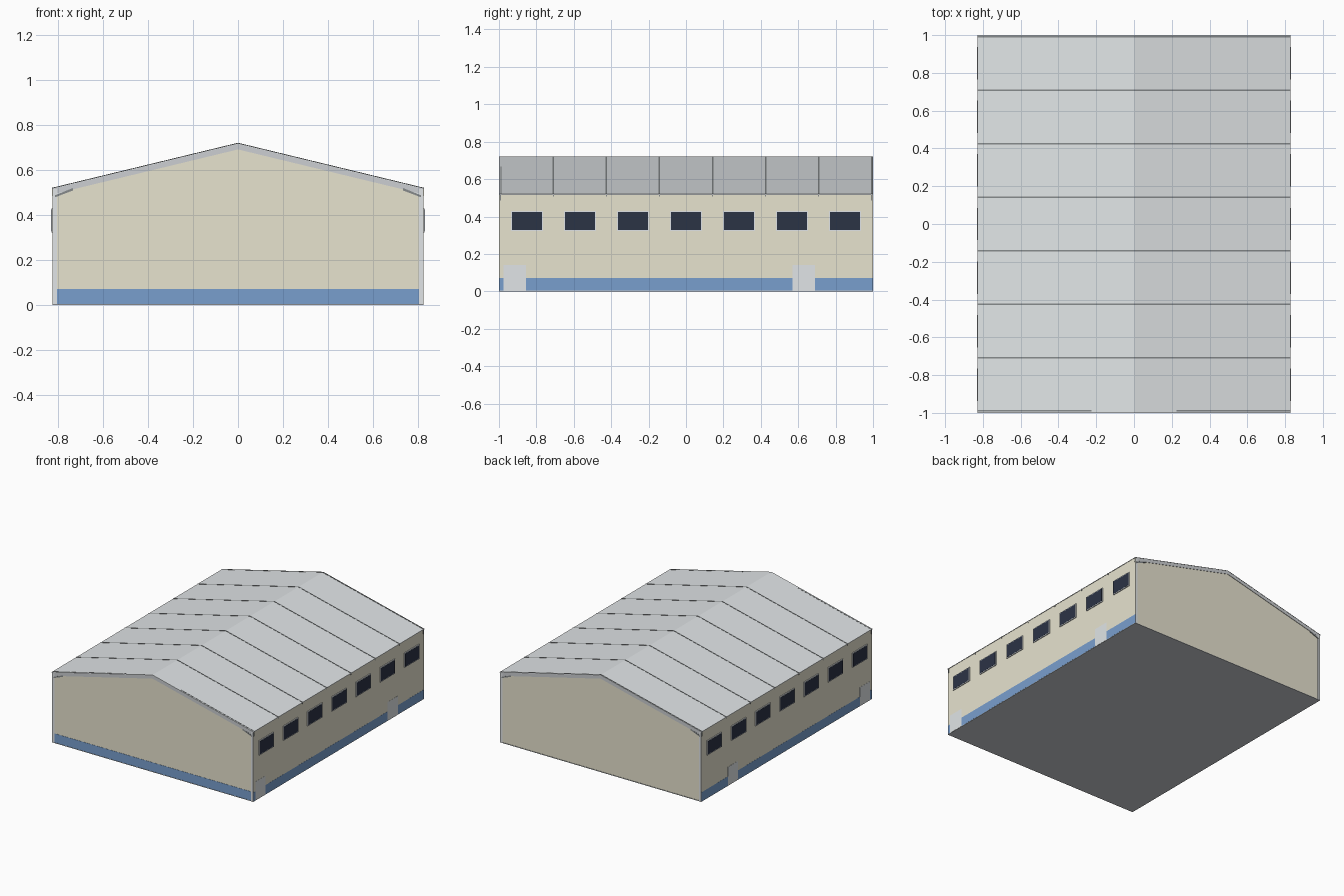
import bpy, bmesh

if "Cube" in bpy.data.objects:
    bpy.data.objects.remove(bpy.data.objects["Cube"])


def material(name, r, g, b):
    lin = [((c / 255 + 0.055) / 1.055) ** 2.4 for c in (r, g, b)]
    m = bpy.data.materials.new(name)
    m.diffuse_color = (*lin, 1)
    m.use_nodes = True
    m.node_tree.nodes["Principled BSDF"].inputs["Base Color"].default_value = m.diffuse_color
    return m


BEIGE = material("beige wall", 231, 227, 207)
STEEL = material("light grey steel", 226, 230, 232)
FRAME = material("mid grey frame", 204, 207, 210)
SEAM = material("seam grey", 134, 138, 139)
BLUE = material("blue plinth", 121, 159, 206)
GLASS = material("dark blue glass", 43, 51, 69)

HALF_W, RIDGE, SLOPE = 0.828, 0.72, 0.242
WALL_X = 0.825


def roof_z(x):
    return RIDGE - SLOPE * abs(x)


def prism(name, profile, y0, y1, mat):
    """Extrude an x/z profile from y0 to y1."""
    bm = bmesh.new()
    face = bm.faces.new([bm.verts.new((x, y0, z)) for x, z in profile])
    new = bmesh.ops.extrude_face_region(bm, geom=[face])["geom"]
    bmesh.ops.translate(bm, vec=(0, y1 - y0, 0),
                        verts=[v for v in new if isinstance(v, bmesh.types.BMVert)])
    bmesh.ops.recalc_face_normals(bm, faces=bm.faces)
    mesh = bpy.data.meshes.new(name)
    bm.to_mesh(mesh)
    bm.free()
    obj = bpy.data.objects.new(name, mesh)
    bpy.context.collection.objects.link(obj)
    mesh.materials.append(mat)
    return obj


def box(name, x0, x1, y0, y1, z0, z1, mat):
    return prism(name, [(x0, z0), (x1, z0), (x1, z1), (x0, z1)], y0, y1, mat)


def slope_band(name, xs, top, bottom, y0, y1, mat):
    """Strip following the roof through xs; offsets are relative to the roof."""
    pts = [(x, roof_z(x) + top) for x in xs]
    pts += [(x, roof_z(x) + bottom) for x in reversed(xs)]
    return prism(name, pts, y0, y1, mat)


# Hall body with gable walls set just behind the end frames
W = 0.822
prism("gable_walls", [(-W, 0.004), (W, 0.004), (W, roof_z(W) - 0.004),
                      (0, RIDGE - 0.004), (-W, roof_z(W) - 0.004)],
      -0.996, 0.996, BEIGE)
box("floor_slab", -WALL_X, WALL_X, -0.999, 0.999, 0, 0.004, FRAME)
box("front_plinth", -0.805, 0.805, -0.9975, -0.995, 0.003, 0.07, BLUE)

# Roof sheet
slope_band("roof", (-HALF_W, 0, HALF_W), 0, -0.004, -1, 1, STEEL)

# Seams over the frames, with small hooks at the eaves
for i in range(8):
    y = -0.9925 + i * 1.985 / 7
    if i == 0:
        for s in (-1, 1):
            slope_band("front_roof_seam", (s * 0.225, s * HALF_W), 0.001, -0.003,
                       -0.992, -0.986, SEAM)
    else:
        slope_band("roof_seam", (-HALF_W, 0, HALF_W), 0.0015, -0.003,
                   y - 0.004, y + 0.004, SEAM)
    low = 0.485 if i in (0, 7) else 0.506
    for s in (-1, 1):
        box("seam_hook", s * 0.823, s * 0.828, y - 0.003, y + 0.003, low, 0.518, SEAM)

# Exposed end frames: rafters, columns and gusset flanges
for e in (-1, 1):
    y0, y1 = e * 0.99, e * 0.999
    slope_band("end_rafter", (-0.824, 0, 0.824), -0.004, -0.028, y0, y1, FRAME)
    for s in (-1, 1):
        box("end_column", s * 0.805, s * 0.8245, y0, e * 0.9992, 0.004,
            roof_z(W) - 0.006, STEEL)
        prism("gusset", [(s * 0.735, 0.518), (s * 0.812, 0.505), (s * 0.812, 0.484)],
              y0, e * 0.998, STEEL)
        prism("gusset_flange", [(s * 0.735, 0.520), (s * 0.814, 0.488),
                                (s * 0.814, 0.479), (s * 0.735, 0.509)],
              y0, e * 0.9996, SEAM)

# Long side walls with plinth, light panels and seven windows
for s in (-1, 1):
    box("side_wall", s * 0.8215, s * WALL_X, -0.9985, 0.9985, 0.004,
        roof_z(HALF_W) - 0.003, BEIGE)
    box("side_plinth", s * 0.824, s * 0.8255, -0.9985, 0.9985, 0.004, 0.07, BLUE)
    for y in (-0.915, 0.63):
        box("side_panel", s * 0.824, s * 0.826, y - 0.06, y + 0.06, 0.002, 0.14, STEEL)
    for i in range(7):
        y = (i - 3) * 0.2835
        box("window_frame", s * 0.823, s * 0.831, y - 0.086, y + 0.086, 0.322, 0.430, STEEL)
        box("window_glass", s * 0.823, s * 0.832, y - 0.080, y + 0.080, 0.328, 0.424, GLASS)
